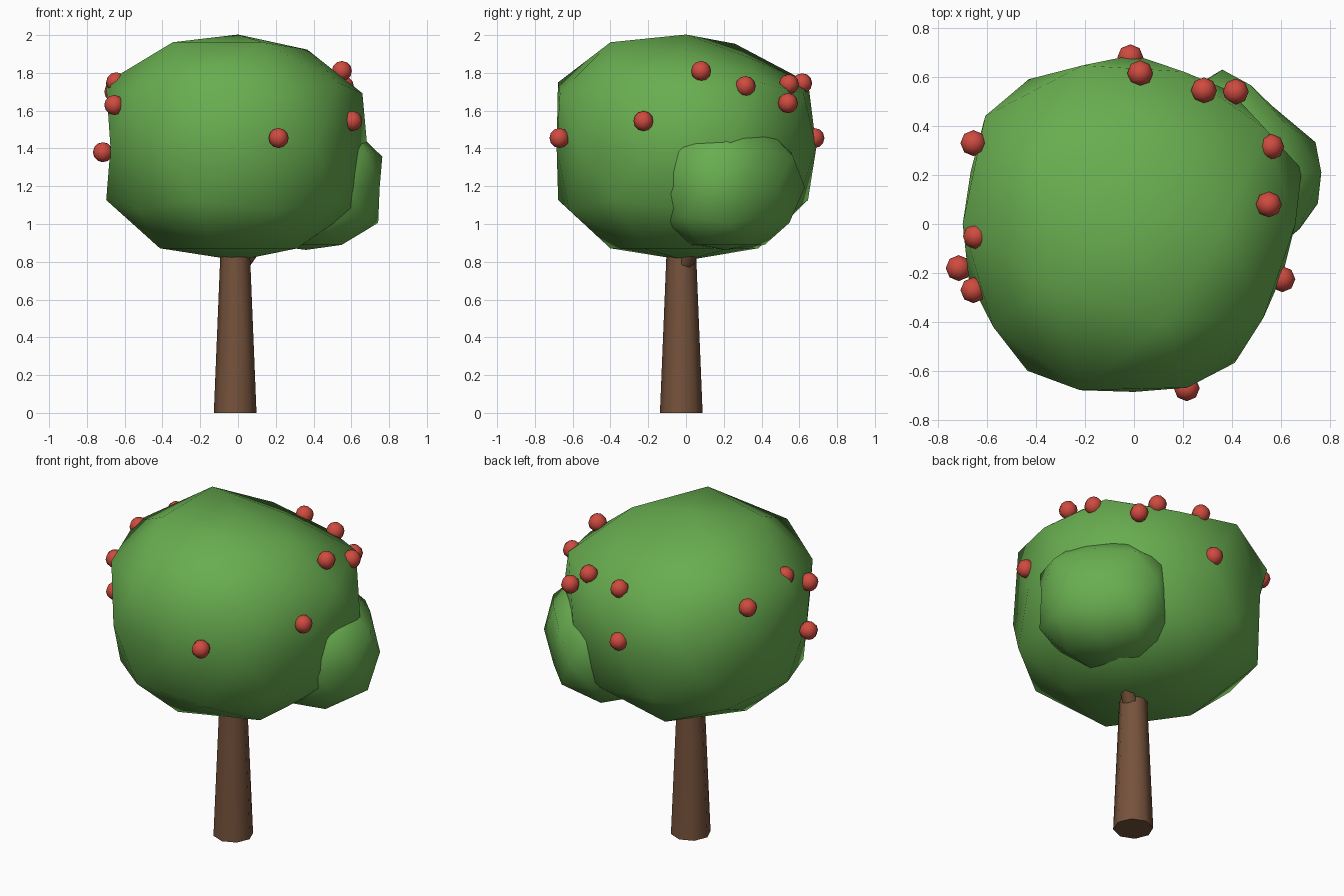
import bpy, math
from mathutils import Vector

if "Cube" in bpy.data.objects:
    bpy.data.objects.remove(bpy.data.objects["Cube"])


def material(name, rgb):
    m = bpy.data.materials.new(name)
    m.diffuse_color = (*rgb, 1)
    m.use_nodes = True
    m.node_tree.nodes["Principled BSDF"].inputs["Base Color"].default_value = m.diffuse_color
    return m


LEAF = material("leaf_green", (0.14, 0.42, 0.08))
BARK = material("bark_brown", (0.18, 0.085, 0.045))
RED = material("fruit_red", (0.62, 0.07, 0.05))


def finish(name, mat):
    ob = bpy.context.object
    ob.name = name
    ob.data.materials.append(mat)
    bpy.ops.object.shade_smooth_by_angle(angle=math.radians(60))
    return ob


def foliage(name, centre, outline, height, n_top, n_bottom, dent=0):
    """Low-poly sphere swollen into a rounded box; outline = radii at even angles.
    dent lowers the shoulder at the back right of the top."""
    bpy.ops.mesh.primitive_ico_sphere_add(subdivisions=2, radius=1, location=centre)
    ob = finish(name, LEAF)
    count = len(outline)
    for v in ob.data.vertices:
        d = v.co.normalized()
        a = math.atan2(d.y, d.x)
        t = (a / math.tau % 1) * count
        i, f = int(t), t - int(t)
        r = outline[i % count] * (1 - f) + outline[(i + 1) % count] * f
        n = n_top if d.z > 0 else n_bottom
        k = (math.hypot(d.x, d.y) ** n + abs(d.z) ** n) ** (-1 / n)
        if .6 < d.z < .95:
            k *= 1 - dent * max(0, math.cos(a - math.radians(60)))
        v.co = Vector((d.x * k * r, d.y * k * r, d.z * k * height))
    return ob


# crown: one radius every 18 degrees
foliage("crown", (0, 0, 1.405),
        [.685, .72, .71, .67, .68, .69, .73, .73, .78, .70,
         .75, .71, .74, .74, .765, .685, .73, .70, .70, .64],
        .598, 3.0, 2.4, dent=.14)

# side clump, flattened towards the back right corner
foliage("side_clump", (.36, .21, 1.195),
        [.415, .40, .345, .34, .385, .42, .38, .36, .36, .36,
         .36, .36, .36, .36, .36, .36, .36, .38, .41, .41],
        .332, 3.4, 2.8)


def limb(name, a, b, r0, r1, sides):
    a, b = Vector(a), Vector(b)
    bpy.ops.mesh.primitive_cone_add(vertices=sides, radius1=r0, radius2=r1,
                                    depth=(b - a).length, location=(a + b) / 2,
                                    rotation=(b - a).to_track_quat('Z', 'Y').to_euler())
    return finish(name, BARK)


# trunk and a short branch that enters the crown
limb("trunk", (-.015, -.025, 0), (-.015, -.025, 1.0), .113, .072, 8)
limb("branch", (.03, .0, .80), (.22, .12, 1.05), .045, .03, 6)

# fruit scattered over the crown
FRUIT = [(.215, -.67, 1.455), (.605, -.225, 1.545), (.55, .08, 1.81),
         (.56, .315, 1.73), (.415, .54, 1.64), (.285, .545, 1.74),
         (.025, .615, 1.745), (-.015, .68, 1.455), (-.655, .33, 1.70),
         (-.645, -.05, 1.75), (-.715, -.18, 1.38), (-.655, -.27, 1.63)]
for i, p in enumerate(FRUIT):
    bpy.ops.mesh.primitive_uv_sphere_add(segments=8, ring_count=6, radius=.053, location=p)
    finish(f"fruit_{i + 1}", RED)
